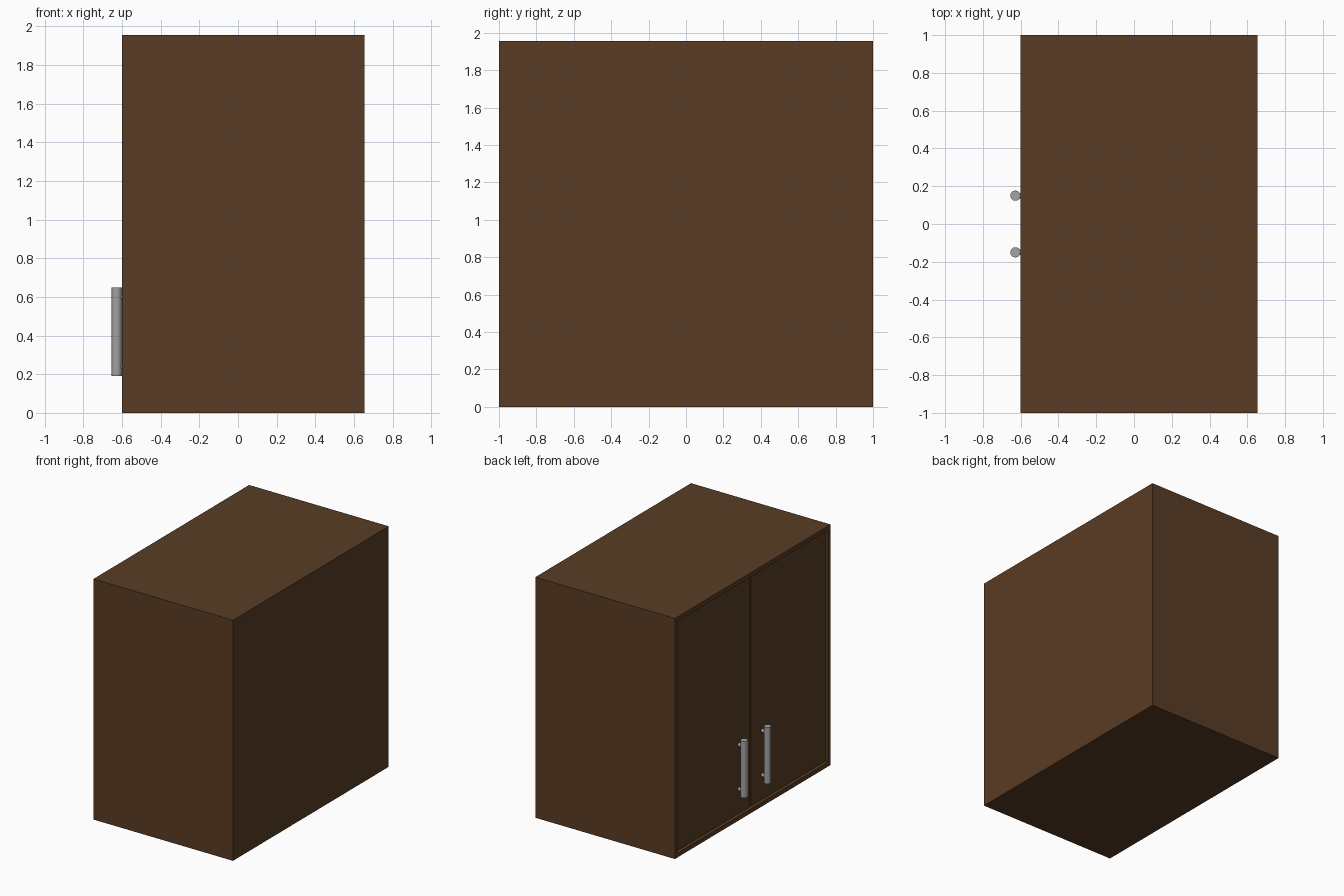
import bpy, math

if "Cube" in bpy.data.objects:
    bpy.data.objects.remove(bpy.data.objects["Cube"])

wood = bpy.data.materials.new("dark_wood")
wood.diffuse_color = (0.1, 0.045, 0.018, 1)
wood.use_nodes = True
wood.node_tree.nodes["Principled BSDF"].inputs["Base Color"].default_value = wood.diffuse_color
steel = bpy.data.materials.new("brushed_steel")
steel.diffuse_color = (0.36, 0.36, 0.36, 1)
steel.use_nodes = True
steel.node_tree.nodes["Principled BSDF"].inputs["Base Color"].default_value = steel.diffuse_color


def box(name, lo, hi):
    bpy.ops.mesh.primitive_cube_add(size=1, location=[(a + b) / 2 for a, b in zip(lo, hi)])
    ob = bpy.context.object
    ob.name = name
    ob.scale = [b - a for a, b in zip(lo, hi)]
    bpy.ops.object.transform_apply(location=False, rotation=False, scale=True)
    ob.data.materials.append(wood)
    return ob


def rod(name, loc, radius, length, rot=(0, 0, 0)):
    bpy.ops.mesh.primitive_cylinder_add(vertices=16, radius=radius, depth=length,
                                        location=loc, rotation=rot)
    ob = bpy.context.object
    ob.name = name
    ob.data.materials.append(steel)
    bpy.ops.object.shade_smooth_by_angle()
    return ob


X0, X1, H, T = -0.6, 0.655, 1.955, 0.035   # carcass depth, height, board thickness
RECESS, GAP = 0.02, 0.005
door_x = X0 + RECESS

# Carcass boards
box("top_panel", (X0, -1, H - T), (X1, 1, H))
box("bottom_panel", (X0, -1, 0), (X1, 1, T))
box("back_panel", (X1 - T, -1 + T, T), (X1, 1 - T, H - T))

for side, s in (("right", -1), ("left", 1)):
    # Side board
    y = sorted((s * (1 - T), s))
    box(side + "_side_panel", (X0, y[0], T), (X1, y[1], H - T))
    # Inset door
    y = sorted((s * GAP, s * (1 - T - GAP)))
    box(side + "_door", (door_x, y[0], T + GAP), (door_x + T, y[1], H - T - GAP))
    # Bar handle with two standoffs
    rod(side + "_handle_bar", (-0.628, s * 0.15, 0.42), 0.027, 0.46)
    for end, z in (("lower", 0.24), ("upper", 0.6)):
        rod(f"{side}_handle_{end}_post", (-0.603, s * 0.15, z), 0.014, 0.05,
            (0, math.pi / 2, 0))
